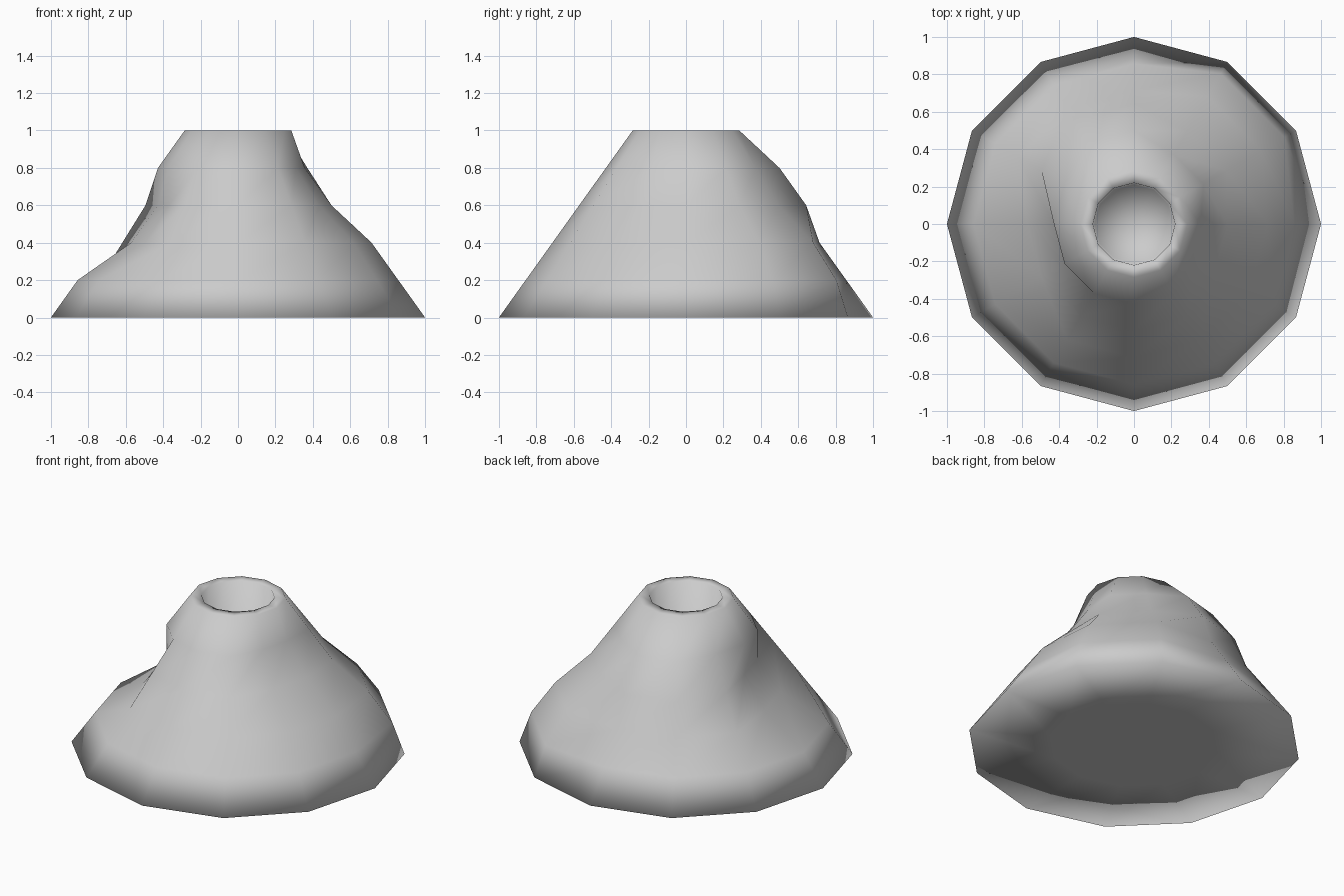
import bpy, bmesh, math

if "Cube" in bpy.data.objects:
    bpy.data.objects.remove(bpy.data.objects["Cube"])

SIDES = 12
STEP = 0.0715   # radius lost per half ring
# bumps (+) and dents (-) in STEP units: angle -> offsets at z = .2 .4 .6 .8
BUMPS = {
    0: (0, 0, -1, -1), 330: (0, 0, -1, -1),
    30: (1, 1, 0, 0), 60: (1, 1, 0, 0),
    90: (0, 0, 1, 1), 120: (0, 0, 1, 1),
    180: (0, -2, -2, 0), 210: (0, -2, -2, 0),
}

bm = bmesh.new()


def ring(z, radius):
    """Twelve vertices; radius is a function of the angle in degrees."""
    out = []
    for i in range(SIDES):
        deg = i * 360 // SIDES
        a, r = math.radians(deg), radius(deg)
        out.append(bm.verts.new((r * math.cos(a), r * math.sin(a), z)))
    return out


def slope_radius(level):
    def radius(deg):
        off = BUMPS.get(deg, (0, 0, 0, 0))[level - 1] if 0 < level < 5 else 0
        return 1 - 2 * STEP * level + off * STEP
    return radius


# underside, slopes, rim and crater as one stack of rings
rings = [ring(0, lambda d: 0.5)]
rings += [ring(0.2 * k, slope_radius(k)) for k in range(6)]
rings += [ring(1.0, lambda d: 0.22), ring(0.8, lambda d: 0.21)]

for lo, hi in zip(rings, rings[1:]):
    for i in range(SIDES):
        j = (i + 1) % SIDES
        bm.faces.new((lo[i], lo[j], hi[j], hi[i]))

# base cap and crater floor
for loop, z in ((rings[0], 0.0), (rings[-1], 0.8)):
    centre = bm.verts.new((0, 0, z))
    for i in range(SIDES):
        bm.faces.new((loop[i], loop[(i + 1) % SIDES], centre))

bmesh.ops.recalc_face_normals(bm, faces=bm.faces)
for f in bm.faces:
    f.smooth = True

mesh = bpy.data.meshes.new("volcano")
bm.to_mesh(mesh)
bm.free()
bpy.context.collection.objects.link(bpy.data.objects.new("volcano", mesh))
